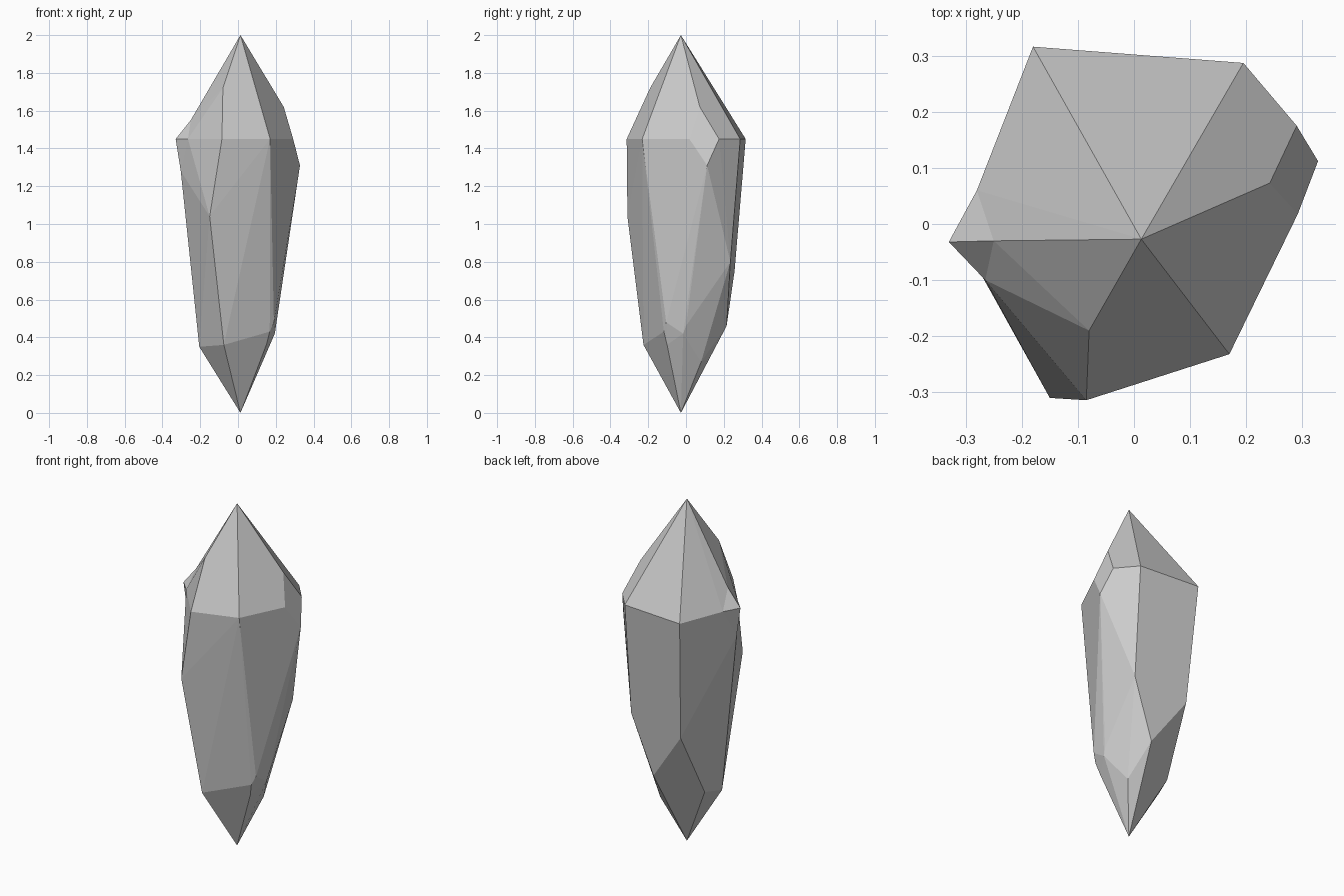
import bpy, bmesh


def hull_part(name, points):
    """Flat-faced convex solid through the given corner points."""
    bm = bmesh.new()
    for p in points:
        bm.verts.new(p)
    res = bmesh.ops.convex_hull(bm, input=bm.verts)
    loose = {g for g in res["geom_interior"] + res["geom_unused"]
             if isinstance(g, bmesh.types.BMVert)}
    bmesh.ops.delete(bm, geom=list(loose), context='VERTS')
    # merge nearly coplanar triangles into broad facets
    bmesh.ops.dissolve_limit(bm, angle_limit=0.03, verts=bm.verts, edges=bm.edges)
    bmesh.ops.recalc_face_normals(bm, faces=bm.faces)
    mesh = bpy.data.meshes.new(name)
    bm.to_mesh(mesh)
    bm.free()
    obj = bpy.data.objects.new(name, mesh)
    bpy.context.collection.objects.link(obj)
    return obj


# Tips of the crystal
tips = [(0.013, -0.027, 2.0), (0.013, -0.027, 0.0)]

# Shoulder ring, with chipped corners
shoulder = [
    (-0.18, 0.316, 1.45), (0.195, 0.287, 1.45),
    (0.29, 0.175, 1.45), (0.292, 0.018, 1.45),
    (0.242, 0.073, 1.62), (0.328, 0.112, 1.31),
    (0.17, -0.232, 1.45), (-0.085, -0.314, 1.45),
    (-0.08, -0.19, 1.72), (-0.15, -0.31, 1.04),
]

# Left corner chip
left_chip = [
    (-0.25, -0.03, 1.55), (-0.28, 0.06, 1.45),
    (-0.265, -0.10, 1.45), (-0.303, -0.035, 1.28),
]

# Lower ring where the shaft turns into the bottom point
lower = [
    (-0.075, -0.225, 0.36), (-0.205, -0.04, 0.35), (-0.17, 0.07, 0.37),
    (-0.145, 0.257, 0.75), (0.06, 0.215, 0.46), (0.19, 0.235, 0.80),
    (0.11, 0.08, 0.27), (0.20, 0.0, 0.46), (0.195, -0.015, 0.42),
    (0.19, -0.105, 0.48), (0.168, -0.117, 0.43), (0.15, -0.10, 0.36),
]

hull_part("crystal_body", tips + shoulder + left_chip + lower)

# Small spur standing out of the left chip
hull_part("crystal_spur", left_chip + [(-0.33, -0.032, 1.45)])
